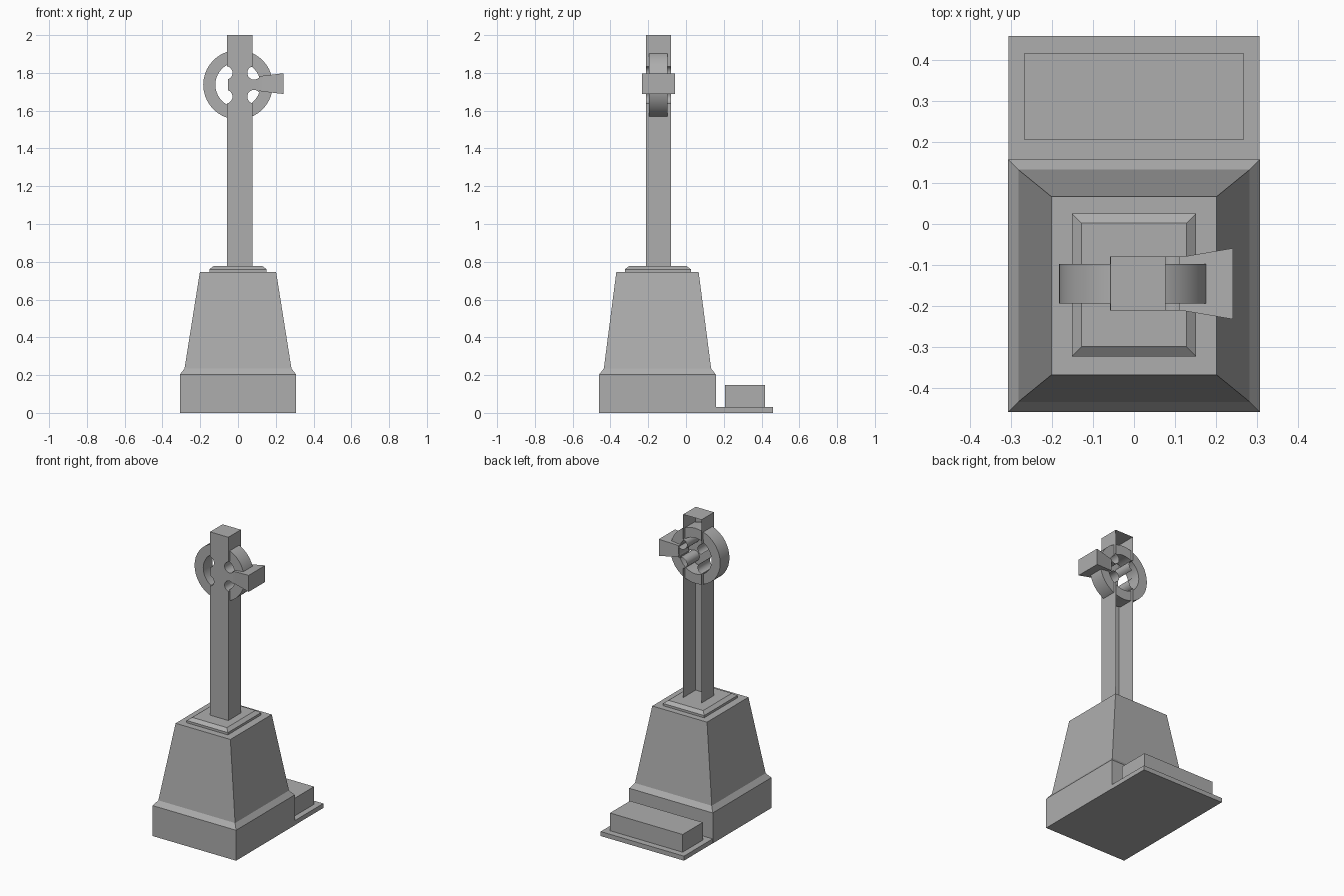
import bpy
import bmesh
from math import sin, cos, radians, pi

if "Cube" in bpy.data.objects:
    bpy.data.objects.remove(bpy.data.objects["Cube"], do_unlink=True)

STONE = (0.42, 0.42, 0.42, 1)
stone = bpy.data.materials.new("grey stone")
stone.use_nodes = True
stone.diffuse_color = STONE
stone.node_tree.nodes["Principled BSDF"].inputs["Base Color"].default_value = STONE


def finish(name, bm):
    bmesh.ops.recalc_face_normals(bm, faces=bm.faces)
    mesh = bpy.data.meshes.new(name)
    bm.to_mesh(mesh)
    bm.free()
    mesh.materials.append(stone)
    obj = bpy.data.objects.new(name, mesh)
    bpy.context.collection.objects.link(obj)
    return obj


def loft(bm, loops, cap=True, closed=False):
    """Skin a list of equal-length point loops."""
    rings = [[bm.verts.new(p) for p in loop] for loop in loops]
    n = len(rings[0])
    pairs = list(zip(rings, rings[1:]))
    if closed:
        pairs.append((rings[-1], rings[0]))
    for a, b in pairs:
        for i in range(n):
            j = (i + 1) % n
            bm.faces.new((a[i], a[j], b[j], b[i]))
    if cap:
        bm.faces.new(rings[0])
        bm.faces.new(rings[-1])


def tiers(name, cy, levels):
    """Stacked rectangles given as (half width, half depth, height)."""
    bm = bmesh.new()
    loft(bm, [[(-w, cy - d, z), (w, cy - d, z), (w, cy + d, z), (-w, cy + d, z)]
              for w, d, z in levels])
    return finish(name, bm)


def arc(cx, cz, r, start, end, steps=10):
    return [(cx + r * cos(radians(start + (end - start) * k / steps)),
             cz + r * sin(radians(start + (end - start) * k / steps)))
            for k in range(steps + 1)]


# Pedestal, plinth and the low step at the back
tiers("pedestal", -0.151, [(0.308, 0.309, 0), (0.308, 0.309, 0.203),
                           (0.283, 0.284, 0.235), (0.202, 0.218, 0.745)])
tiers("plinth", -0.149, [(0.152, 0.175, 0.745), (0.152, 0.175, 0.76),
                         (0.128, 0.151, 0.778)])
tiers("step_slab", 0.309, [(0.307, 0.151, 0), (0.307, 0.151, 0.03)])
tiers("step_block", 0.312, [(0.268, 0.106, 0.03), (0.268, 0.106, 0.148)])

# Hollow shaft, open at the back, with round bites around the crossing
MID = 1.737
FRONT, BACK = -0.212, -0.08
LEFT, RIGHT = 0.077, -0.058
rise = 0.063
outline = [(RIGHT, 0.77), (LEFT, 0.77)]
outline += arc(0.085, MID - rise, 0.036, 257, 45)
outline += arc(0.085, MID + rise, 0.036, 315, 103)
outline += [(LEFT, 2.0), (RIGHT, 2.0)]
outline += arc(-0.065, MID + rise, 0.036, 80, -70)
outline += arc(-0.065, MID - rise, 0.036, 70, -80)
bm = bmesh.new()
loft(bm, [[(x, y, z) for x, z in outline] for y in (FRONT, BACK)], cap=False)
bm.verts.ensure_lookup_table()
bm.faces.new(bm.verts[:len(outline)])
# The crossing stays open where the arms meet the shaft
open_ends = [f for f in bm.faces if len(f.verts) == 4
             and abs(f.calc_center_median().z - MID) < 0.005]
bmesh.ops.delete(bm, geom=open_ends, context="FACES_ONLY")
finish("cross_shaft", bm)

# Single flared arm
bm = bmesh.new()
sections = [(0.11, 0.066, 0.038), (0.125, 0.067, 0.041), (0.242, 0.087, 0.055)]
loft(bm, [[(x, -0.146 - d, MID + 0.006 - h), (x, -0.146 + d, MID + 0.006 - h),
           (x, -0.146 + d, MID + 0.006 + h), (x, -0.146 - d, MID + 0.006 + h)]
          for x, d, h in sections])
bm.faces.ensure_lookup_table()
bmesh.ops.delete(bm, geom=[bm.faces[-2]], context="FACES_ONLY")
finish("cross_arm", bm)

# Ring around the crossing
bm = bmesh.new()
SEGMENTS = 40
profile = [(0.12, -0.195), (0.184, -0.195), (0.184, -0.098), (0.12, -0.098)]
loft(bm, [[(r * cos(2 * pi * k / SEGMENTS), y, MID + r * sin(2 * pi * k / SEGMENTS))
           for r, y in profile] for k in range(SEGMENTS)], cap=False, closed=True)
ring = finish("cross_ring", bm)

# Smooth the curved walls, keep edges sharp
for name in ("cross_ring", "cross_shaft"):
    bpy.ops.object.select_all(action="DESELECT")
    obj = bpy.data.objects[name]
    obj.select_set(True)
    bpy.context.view_layer.objects.active = obj
    bpy.ops.object.shade_smooth_by_angle(angle=radians(30))
